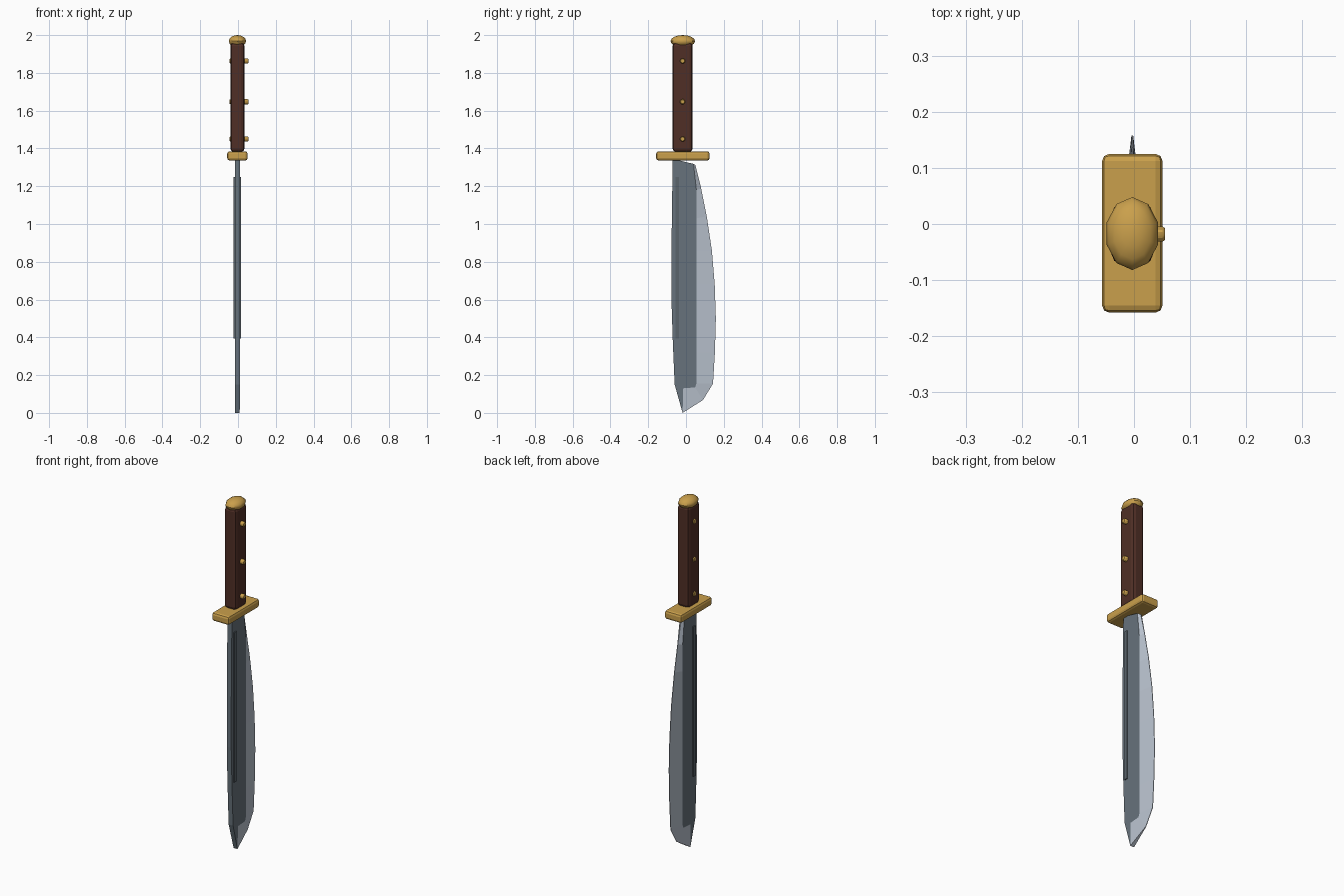
import bpy, bmesh, math

if "Cube" in bpy.data.objects:
    bpy.data.objects.remove(bpy.data.objects["Cube"])

CX, GRIP_Y = -0.003, -0.018   # blade plane and grip centre line


def material(name, rgb):
    m = bpy.data.materials.new(name)
    m.diffuse_color = (*rgb, 1)
    m.use_nodes = True
    m.node_tree.nodes["Principled BSDF"].inputs["Base Color"].default_value = m.diffuse_color
    return m


STEEL = material("dark steel", (0.135, 0.17, 0.20))
EDGE = material("bright edge steel", (0.485, 0.539, 0.617))
GROOVE = material("groove steel", (0.10, 0.125, 0.145))
BRASS = material("brass", (0.59, 0.35, 0.072))
WOOD = material("dark wood", (0.08, 0.028, 0.019))


def finish(ob, name, mat, bevel=0, segments=2, smooth=True):
    ob.name = name
    ob.data.materials.append(mat)
    bpy.ops.object.transform_apply(location=False, rotation=True, scale=True)
    if smooth:
        bpy.ops.object.shade_smooth_by_angle(angle=math.radians(35))
    if bevel:
        mod = ob.modifiers.new("bevel", 'BEVEL')
        mod.width, mod.segments = bevel, segments
    return ob


def box(name, mat, x, y, z, bevel=0, segments=2):
    """Box from (min, max) ranges on each axis."""
    r = (x, y, z)
    bpy.ops.mesh.primitive_cube_add(size=1, location=[(a + b) / 2 for a, b in r])
    ob = bpy.context.object
    ob.scale = [b - a for a, b in r]
    return finish(ob, name, mat, bevel, segments, smooth=False)


# Blade: flat thick body plus a ground bevel running to a thin edge (y, z)
SPINE = [(-0.07, 1.345), (-0.074, 1.1), (-0.077, 0.85), (-0.077, 0.6),
         (-0.07, 0.38), (-0.06, 0.15)]
RIDGE = [(0.04, 1.318), (0.055, 1.18), (0.055, 1.03), (0.055, 0.86), (0.055, 0.68),
         (0.055, 0.5), (0.055, 0.32), (0.055, 0.155), (0.048, 0.135), (-0.015, 0.13)]
CUT = [(0.05, 1.312), (0.08, 1.19), (0.11, 1.04), (0.137, 0.86), (0.152, 0.68),
       (0.158, 0.5), (0.153, 0.32), (0.143, 0.155), (0.09, 0.068), (-0.018, 0.0)]
THICK, THIN = 0.014, 0.0015

bm = bmesh.new()


def pair(points, t):
    return [[bm.verts.new((CX + s * t, y, z)) for s in (1, -1)] for y, z in points]


spine, ridge = pair(SPINE, THICK), pair(RIDGE, THICK)
cut = pair(CUT[:-1], THIN) + pair(CUT[-1:], 0.012)
body = spine + [cut[-1]] + ridge[::-1]
for s in (0, 1):
    bm.faces.new([p[s] for p in body])
    for i in range(len(ridge) - 1):
        bm.faces.new((ridge[i][s], ridge[i + 1][s], cut[i + 1][s], cut[i][s])).material_index = 1
for i in range(len(cut) - 1):
    bm.faces.new((*cut[i], *cut[i + 1][::-1])).material_index = 1
back = [ridge[0]] + spine + [cut[-1]]
for a, b in zip(back, back[1:]):
    bm.faces.new((*a, *b[::-1]))
bm.faces.new((*ridge[0], *cut[0][::-1]))
bmesh.ops.recalc_face_normals(bm, faces=bm.faces)
mesh = bpy.data.meshes.new("blade")
bm.to_mesh(mesh)
bm.free()
mesh.materials.append(STEEL)
mesh.materials.append(EDGE)
bpy.context.collection.objects.link(bpy.data.objects.new("blade", mesh))

# Narrow raised strip along both blade sides
box("blade_strip", GROOVE, (CX - 0.02, CX + 0.02), (-0.055, -0.036), (0.395, 1.25))

# Guard and grip
box("guard", BRASS, (-0.057, 0.051), (-0.158, 0.125), (1.336, 1.385), 0.013)
box("grip", WOOD, (CX - 0.037, CX + 0.037), (GRIP_Y - 0.053, GRIP_Y + 0.053),
    (1.382, 1.96), 0.017)

# Pommel: flattened ten-sided ball
bpy.ops.mesh.primitive_uv_sphere_add(segments=10, ring_count=8, location=(CX, -0.017, 1.968))
bpy.context.object.scale = (0.048, 0.065, 0.032)
finish(bpy.context.object, "pommel", BRASS).data.shade_smooth()

# Rivets through the grip, standing out further on the right side
for z in (1.45, 1.647, 1.863):
    for side, tip in (("right", 0.055), ("left", -0.044)):
        bpy.ops.mesh.primitive_cylinder_add(
            vertices=8, radius=0.015, depth=abs(tip - CX),
            location=((tip + CX) / 2, GRIP_Y, z), rotation=(0, math.pi / 2, 0))
        finish(bpy.context.object, f"rivet_{side}", BRASS, 0.004, 1)
